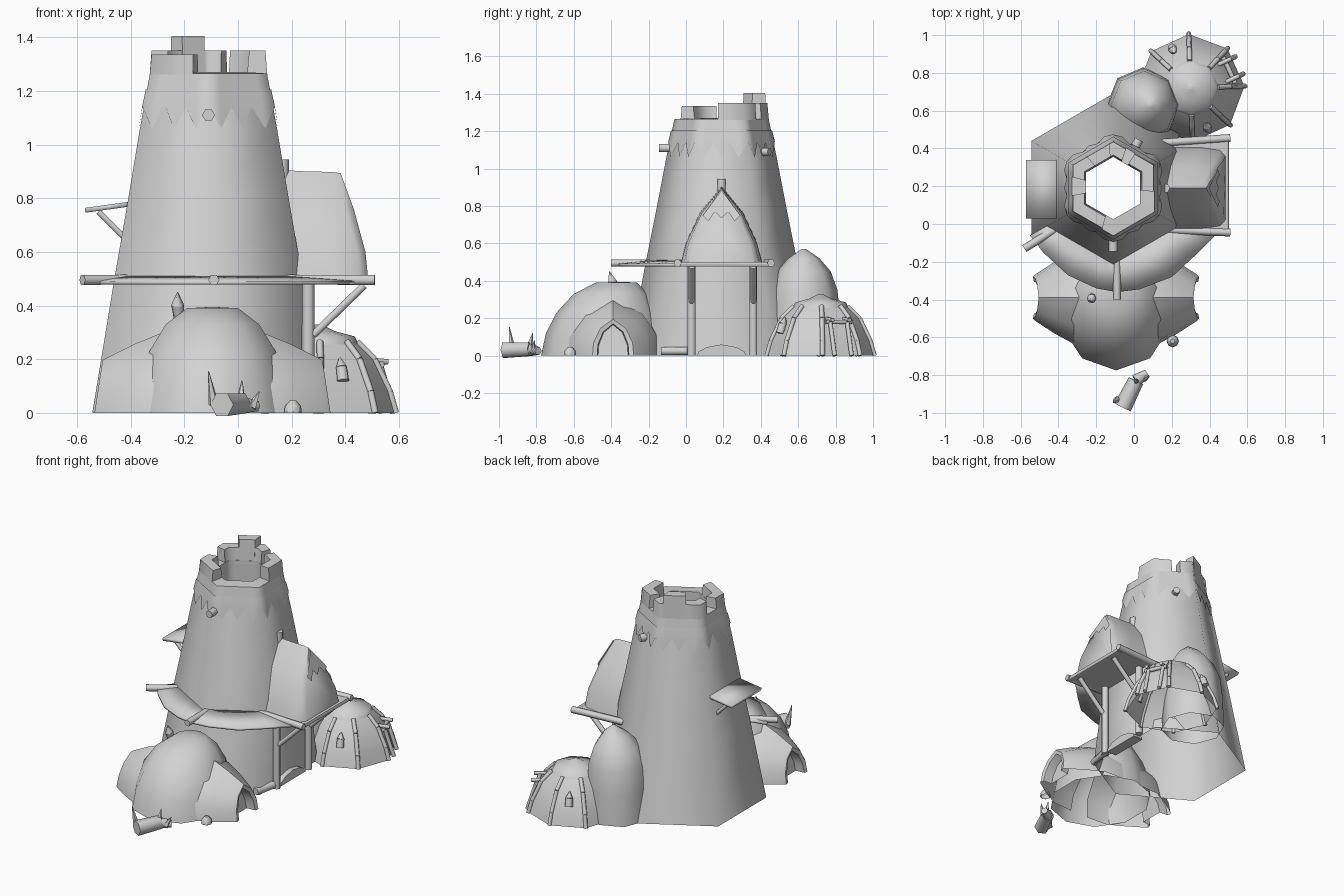
import bpy, bmesh, math
from math import sin, cos, radians
from mathutils import Vector

cube = bpy.data.objects.get("Cube")
if cube:
    bpy.data.objects.remove(cube, do_unlink=True)

GREY = (0.65, 0.65, 0.65, 1)
clay = bpy.data.materials.new("plain_grey")
clay.use_nodes = True
clay.diffuse_color = GREY
clay.node_tree.nodes["Principled BSDF"].inputs["Base Color"].default_value = GREY


def build(name, verts, faces, angle=40, thick=0):
    bm = bmesh.new()
    vs = [bm.verts.new(v) for v in verts]
    for f in faces:
        bm.faces.new([vs[i] for i in f])
    bmesh.ops.recalc_face_normals(bm, faces=bm.faces)
    me = bpy.data.meshes.new(name)
    bm.to_mesh(me)
    bm.free()
    me.materials.append(clay)
    for p in me.polygons:
        p.use_smooth = True
    me.set_sharp_from_angle(angle=radians(angle))
    ob = bpy.data.objects.new(name, me)
    bpy.context.collection.objects.link(ob)
    if thick:
        mod = ob.modifiers.new("thickness", 'SOLIDIFY')
        mod.thickness = thick
        mod.offset = 0


def loft(name, rings, closed=True, start=False, end=False, angle=40, thick=0):
    n = len(rings[0])
    faces = []
    for k in range(len(rings) - 1):
        for i in range(n if closed else n - 1):
            j = (i + 1) % n
            faces.append([k * n + i, k * n + j, (k + 1) * n + j, (k + 1) * n + i])
    if start:
        faces.append(list(range(n)))
    if end:
        faces.append(list(range((len(rings) - 1) * n, len(rings) * n)))
    build(name, [v for r in rings for v in r], faces, angle, thick)


def ring(c, rx, ry, z, n, turn=90):
    return [(c[0] + rx * cos(radians(turn + 360 * i / n)),
             c[1] + ry * sin(radians(turn + 360 * i / n)), z) for i in range(n)]


def pole(name, a, b, r, r2=None, n=6):
    a, b = Vector(a), Vector(b)
    q = (b - a).to_track_quat('Z', 'Y')
    circle = [Vector((cos(math.tau * i / n), sin(math.tau * i / n), 0)) for i in range(n)]
    r2 = r if r2 is None else r2
    loft(name, [[a + q @ (v * r) for v in circle], [b + q @ (v * r2) for v in circle]],
         start=True, end=True, angle=65)


def box(name, lo, hi):
    rings = [[(lo[0], lo[1], z), (hi[0], lo[1], z), (hi[0], hi[1], z), (lo[0], hi[1], z)]
             for z in (lo[2], hi[2])]
    loft(name, rings, start=True, end=True)


ARCH = [(-1, 0), (-.95, .35), (-.62, .75), (0, 1), (.62, .75), (.95, .35), (1, 0)]

# Tower shell, hexagonal, open through the middle, cut upright below the side deck
TC = (-.11, .19)
WALL = .237


def trim(p):
    x, y, z = p
    cut = max(0, x - WALL) if z < .5 else 0
    return (x - cut, y + math.copysign(cut * .577, y - TC[1]), z)


loft("tower_wall", [[trim(p) for p in ring(TC, r, r, z, 6)] for r, z in
                    ((.5, 0), (.405, .5), (.345, .8), (.295, 1.06), (.266, 1.2))], angle=62)


def hexpoint(az, r, z):
    d = (az + 30) % 60 - 30
    r *= cos(radians(30)) / cos(radians(d))
    return (TC[0] + r * cos(radians(az)), TC[1] + r * sin(radians(az)), z)


# Broken battlements: an arc of wall for each height
loft("battlement_base", [[hexpoint(a, r, z) for a in range(0, 360, 10)] for r, z in
                         ((.17, 1.1), (.165, 1.27), (.252, 1.265), (.268, 1.19))], angle=62)
for a0, a1, top in ((-5, 58, 1.35), (72, 95, 1.35), (95, 130, 1.405),
                    (130, 165, 1.35), (190, 255, 1.335)):
    steps = sorted({a0, a1} | {a for a in range(-30, 360, 30) if a0 < a < a1})
    sections = [[hexpoint(a, .165, 1.25), hexpoint(a, .175, top),
                 hexpoint(a, .245, top), hexpoint(a, .254, 1.25)] for a in steps]
    loft("merlon", sections, start=True, end=True, angle=62)

# Ragged cloth band under the battlements
az = range(0, 360, 10)
loft("ragged_cloth_band", [
    [hexpoint(a, .27, 1.205) for a in az],
    [hexpoint(a, .285, 1.145) for a in az],
    [hexpoint(a, .284, 1.14) if a % 20 else hexpoint(a, .3, 1.06) for a in az]], angle=62)
for a, z in ((270, 1.11), (62, 1.09)):
    pole("beam_end", hexpoint(a, .25, z), hexpoint(a, .335, z), .024)

# Front balcony skin and its poles
rim = [(-.55, -.06), (-.48, -.15), (-.35, -.27), (-.2, -.34), (-.09, -.36),
       (.03, -.345), (.2, -.28), (.33, -.16), (.45, -.04)]
inner = [hexpoint(math.degrees(math.atan2(y - TC[1], x - TC[0])) % 360, .38, .505) for x, y in rim]
loft("balcony_skin", [inner, [(x, y, .485) for x, y in rim]], closed=False, thick=.014)
for a, b in (((-.42, -.03), (-.58, -.13)), ((-.09, -.1), (-.09, -.4)),
             ((.15, -.03), (.51, -.045)), ((.15, .43), (.51, .455))):
    pole("balcony_pole", (*a, .497), (*b, .495), .021)

# Side awning on the right of the tower
loft("side_awning", [[(-.57, .03, .755), (-.57, .34, .755)],
                     [(-.39, .03, .78), (-.39, .34, .78)]], closed=False, thick=.018)
for y in (.08, .29):
    pole("awning_strut", (-.52, y, .75), (-.4, y, .63), .012)

# Side deck with posts, braces and threshold
box("side_deck", (.1, -.03, .478), (.5, .44, .5))
pole("edge_rail", (.49, -.045, .49), (.49, .45, .49), .014)
loft("threshold", [[(x, .19 + y * .13, z * .06) for y, z in ARCH] for x in (.2, .27)],
     start=True, end=True)
for y in (.03, .36):
    pole("deck_post", (.262, y, 0), (.262, y, .48), .024)
    pole("deck_brace", (.28, y, .29), (.47, y, .475), .016)
pole("base_log", (.22, -.13, .025), (.25, .01, .025), .024)

# Pointed hut on the deck, its front leaning back
HUT = [(-.215, .5), (-.19, .6), (-.115, .76), (0, .9), (.115, .76), (.19, .6), (.215, .5)]


def lean(z):
    return .485 - (z - .5) * .1 - max(0, z - .65) * .25


def hut(shift, k):
    return [(lean(z) + shift, .19 + y * k, z - .03 * (1 - k) * (z > .8)) for y, z in HUT]


loft("hut_roof", [[(.08, .19 + y, z + .01) for y, z in HUT], hut(-.13, 1), hut(-.03, .93), hut(0, .78)],
     closed=False, end=True, angle=62)
hang = [(-.1, .75), (-.07, .72), (-.035, .77), (0, .735), (.035, .77), (.07, .72), (.1, .75), (0, .885)]
build("hut_ragged_flap", [(lean(z) + .008, .19 + y, z) for y, z in hang], [list(range(len(hang)))])
pole("hut_finial", (.165, .19, .86), (.165, .19, .945), .026)

# Front dome, its crown shifted back
DC = (-.095, -.44)
loft("front_dome", [ring((DC[0], DC[1] + .1 * (1 - k)), .305 * k, .335 * k, z, 10) for k, z in
                    ((1, 0), (.94, .12), (.81, .23), (.6, .33), (.33, .39), (.02, .395))],
     end=True, angle=50)

# Arched entrance wings with recessed doorways
for side in (1, -1):
    stations = ((.05, .26, .32), (.2, .25, .3), (.31, .19, .255), (.41, .125, .205), (.425, .11, .195),
                (.42, .085, .17), (.36, .08, .165))
    loft("entrance_wing", [[(DC[0] + side * (x + .015 - .03 * z), -.39 + y * hw, z * h) for y, z in ARCH]
                           for x, hw, h in stations], closed=False, end=True, angle=45)

# Horn on the dome, ground stone and the spiked rock in front
pole("dome_horn_base", (-.22, -.38, .34), (-.225, -.395, .4), .018, .025)
pole("dome_horn", (-.225, -.395, .4), (-.225, -.41, .45), .025, .002)
loft("ground_stone", [ring((.205, -.62), r, r, z, 8) for r, z in
                      ((.033, 0), (.03, .025), (.012, .046))], end=True)
pole("front_rock", (-.06, -.97, .03), (.01, -.83, .035), .048, .042)
pole("front_rock_end", (.01, -.83, .03), (.07, -.79, .025), .035, .022)
for a, b in (((-.09, -.93, .03), (-.11, -.945, .155)), ((.01, -.84, .04), (.015, -.82, .12)),
             ((.05, -.82, .02), (.08, -.81, .08))):
    pole("rock_spike", a, b, .02, .002, 5)

# Tall egg-shaped mound behind
loft("back_mound", [ring((.05 + .04 * (1 - k), .63), .195 * k, .2 * k, z, 8) for k, z in
                    ((1, 0), (.97, .2), (.9, .35), (.72, .45), (.42, .52), (.06, .57))],
     end=True, angle=50)

# Low ribbed round hut
YC = (.3, .72)
PROFILE = ((.285, 0), (.262, .08), (.205, .2), (.14, .265))
loft("round_hut_skin", [ring(YC, r, r, z, 8, 2) for r, z in PROFILE], angle=30)
loft("round_hut_cap", [ring(YC, r, r, z, 8, 2) for r, z in
                       ((.15, .255), (.135, .285), (.06, .305), (.01, .33))], end=True, angle=50)
for i in range(8):
    t = radians(2 + 45 * i)
    pts = [(YC[0] + (r + .004) * cos(t), YC[1] + (r + .004) * sin(t), z) for r, z in PROFILE]
    for a, b in zip(pts, pts[1:]):
        pole("round_hut_rib", a, b, .013)


def around(az, r, side, z):
    c, s = cos(radians(az)), sin(radians(az))
    return Vector((YC[0] + r * c - side * s, YC[1] + r * s + side * c, z))


# Round hut entrance and small windows
for side in (-.05, .05):
    pole("porch_post", around(25, .285, side, 0), around(25, .225, side, .19), .013)
    pole("porch_beam", around(25, .14, side, .2), around(25, .26, side, .19), .012)
pole("porch_lintel", around(25, .225, -.075, .18), around(25, .225, .075, .18), .013)
for az in (-67, 115):
    pole("arched_window", around(az, .235, 0, .12), around(az, .22, 0, .17), .024, .022)
    pole("window_tip", around(az, .22, 0, .17), around(az, .205, 0, .205), .022, .004)
